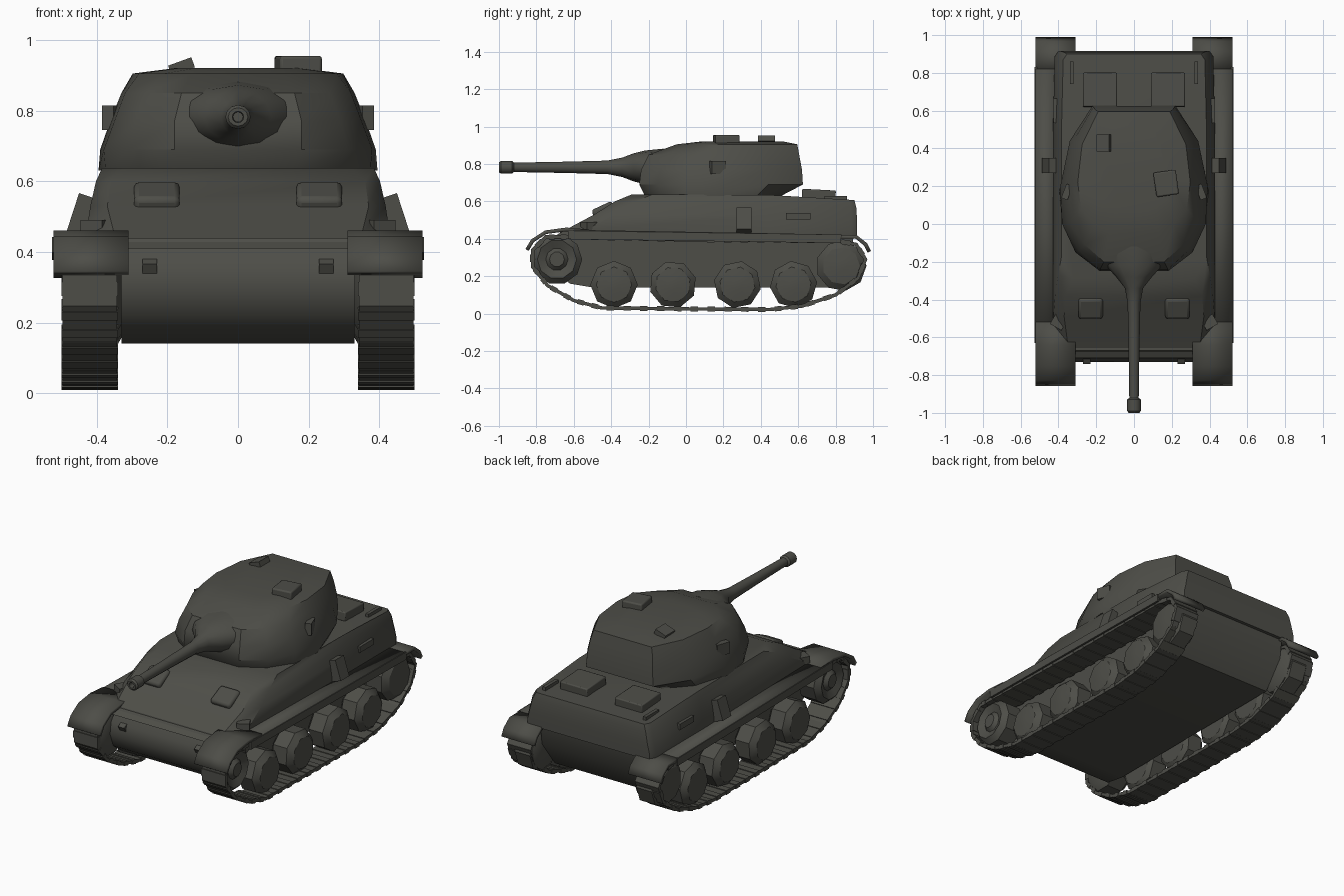
import bpy, bmesh, math
from mathutils import Vector, Matrix

cube = bpy.data.objects.get("Cube")
if cube:
    bpy.data.objects.remove(cube, do_unlink=True)

paint = bpy.data.materials.new("dark olive grey")
paint.use_nodes = True
COLOUR = (0.075, 0.075, 0.064, 1)
paint.diffuse_color = COLOUR
bsdf = paint.node_tree.nodes["Principled BSDF"]
bsdf.inputs["Base Color"].default_value = COLOUR
bsdf.inputs["Roughness"].default_value = 0.8


def finish(name, bm, mirror=False, sheet=0, bevel=0, angle=35):
    bmesh.ops.recalc_face_normals(bm, faces=bm.faces)
    mesh = bpy.data.meshes.new(name)
    bm.to_mesh(mesh)
    bm.free()
    mesh.materials.append(paint)
    ob = bpy.data.objects.new(name, mesh)
    bpy.context.collection.objects.link(ob)
    if sheet:
        mod = ob.modifiers.new("thickness", 'SOLIDIFY')
        mod.thickness, mod.offset = sheet, 0
    if bevel:
        mod = ob.modifiers.new("soft edges", 'BEVEL')
        mod.width, mod.segments = bevel, 2
    if mirror:
        ob.modifiers.new("both sides", 'MIRROR')
    bpy.ops.object.select_all(action='DESELECT')
    ob.select_set(True)
    bpy.context.view_layer.objects.active = ob
    bpy.ops.object.shade_smooth_by_angle(angle=math.radians(angle))
    return ob


def loft(name, rings, cap=True, closed=True, **kw):
    bm = bmesh.new()
    rows = [[bm.verts.new(p) for p in ring] for ring in rings]
    n = len(rows[0])
    for a, b in zip(rows, rows[1:]):
        for i in range(n if closed else n - 1):
            j = (i + 1) % n
            bm.faces.new((a[i], a[j], b[j], b[i]))
    if cap:
        bm.faces.new(rows[0])
        bm.faces.new(rows[-1])
    return finish(name, bm, **kw)


def extrude(name, profile, x0, x1, **kw):
    return loft(name, [[(x, y, z) for y, z in profile] for x in (x0, x1)], **kw)


def add_box(bm, centre, size, rot=Matrix()):
    m = Matrix.Translation(centre) @ rot @ Matrix.Diagonal((*size, 1))
    bmesh.ops.create_cube(bm, size=1, matrix=m)


def box(name, centre, size, tilt=0, axis='X', **kw):
    bm = bmesh.new()
    add_box(bm, centre, size, Matrix.Rotation(math.radians(tilt), 4, axis))
    return finish(name, bm, **kw)


def wheel(name, y, z, steps, sides, turn=0.0):
    rings = []
    for x, r in steps:
        rings.append([(x, y + r * math.cos(turn + math.tau * i / sides),
                       z + r * math.sin(turn + math.tau * i / sides))
                      for i in range(sides)])
    return loft(name, rings, mirror=True)


# Lower hull with rounded nose and sloping tail
extrude("lower_hull",
        [(-0.50, 0.14), (-0.62, 0.16), (-0.70, 0.22), (-0.73, 0.30), (-0.72, 0.37),
         (-0.67, 0.44), (0.90, 0.44), (0.88, 0.30), (0.76, 0.14)], -0.33, 0.33)

# Upper hull: stacked outlines give the glacis and the leaning sides
levels = [  # z, half width, front half width, front y, rear y
    (0.41, 0.43, 0.33, -0.71, 0.915), (0.45, 0.43, 0.35, -0.64, 0.915),
    (0.53, 0.418, 0.37, -0.49, 0.915), (0.60, 0.402, 0.36, -0.38, 0.91),
    (0.637, 0.385, 0.32, -0.29, 0.90)]
rings = []
for z, w, fw, f, r in levels:
    half = [(fw, f), (w, f + 0.11), (w, 0.45), (w - 0.01, r - 0.03), (w - 0.03, r)]
    ring = [(x, y) for x, y in half] + [(-x, y) for x, y in reversed(half)]
    rings.append([(x, y, z - 0.06 * max(0, y - 0.4) * (z > 0.5)) for x, y in ring])
loft("upper_hull", rings)

# Fenders: one bent sheet from front cover to rear flap
extrude("fender", [(-0.60, 0.435), (0.0, 0.425), (0.82, 0.41)], 0.40, 0.522,
        cap=False, closed=False, sheet=0.025, mirror=True)
extrude("front_track_cover",
        [(-0.52, 0.44), (-0.64, 0.45), (-0.75, 0.435), (-0.82, 0.39), (-0.85, 0.34)],
        0.31, 0.522, cap=False, closed=False, sheet=0.02, mirror=True)
extrude("rear_track_cover", [(0.80, 0.41), (0.91, 0.41), (0.96, 0.37), (0.98, 0.33)],
        0.31, 0.522, cap=False, closed=False, sheet=0.02, mirror=True)
box("fender_lip", (0.52, 0.10, 0.41), (0.012, 1.46, 0.045), tilt=-0.8, mirror=True)

# Running gear: plain dished wheels
rim = [(0.34, 0.10), (0.36, 0.127), (0.45, 0.127), (0.48, 0.095), (0.488, 0.03)]
for i, y in enumerate((-0.385, -0.07, 0.275, 0.575)):
    wheel("road_wheel_%d" % (i + 1), y, 0.155, rim, 8, 0.3 * i)
wheel("drive_sprocket", -0.69, 0.29,
      [(0.33, 0.10), (0.35, 0.135), (0.45, 0.135), (0.48, 0.105), (0.46, 0.06), (0.48, 0.04)], 10)
wheel("rear_idler", 0.83, 0.255,
      [(0.33, 0.10), (0.35, 0.135), (0.45, 0.135), (0.48, 0.10), (0.488, 0.03)], 9)

# Track made of overlapping links along a closed path
path = [Vector(p) for p in (
    (-0.45, 0.03), (-0.60, 0.07), (-0.74, 0.15), (-0.82, 0.25), (-0.82, 0.34),
    (-0.75, 0.41), (-0.62, 0.41), (0.0, 0.395), (0.80, 0.39), (0.91, 0.37),
    (0.96, 0.29), (0.92, 0.19), (0.80, 0.10), (0.62, 0.04), (0.45, 0.022), (0.0, 0.025))]
bm = bmesh.new()
for a, b in zip(path, path[1:] + path[:1]):
    d = b - a
    count = max(1, round(d.length / 0.085))
    step = d.length / count
    turn = Matrix.Rotation(math.atan2(d.y, d.x), 4, 'X')
    for k in range(count):
        p = a + d * ((k + 0.5) / count)
        add_box(bm, (0.42, p.x, p.y), (0.155, step * 1.08, 0.018), turn)
        add_box(bm, (0.42, p.x, p.y), (0.16, step * 0.45, 0.026), turn)
finish("track", bm, mirror=True)

# Turret: half outlines at each height, mirrored into rings
outlines = [
    (0.63, [(0.16, -0.22), (0.29, -0.14), (0.375, 0.00), (0.395, 0.18), (0.33, 0.38), (0.20, 0.51)]),
    (0.69, [(0.18, -0.25), (0.31, -0.15), (0.38, 0.0), (0.39, 0.20), (0.34, 0.44), (0.22, 0.625)]),
    (0.77, [(0.18, -0.24), (0.29, -0.14), (0.35, 0.01), (0.362, 0.20), (0.32, 0.44), (0.215, 0.62)]),
    (0.85, [(0.16, -0.20), (0.26, -0.11), (0.32, 0.03), (0.33, 0.21), (0.30, 0.43), (0.205, 0.605)]),
    (0.905, [(0.13, -0.05), (0.21, 0.00), (0.28, 0.08), (0.298, 0.22), (0.275, 0.42), (0.19, 0.595)]),
    (0.92, [(0.07, 0.08), (0.12, 0.10), (0.17, 0.14), (0.18, 0.24), (0.16, 0.38), (0.10, 0.52)])]
loft("turret", [[(x, y, z) for x, y in h] + [(-x, y, z) for x, y in reversed(h)]
                for z, h in outlines])

# Mantlet flowing into the barrel, with a hollow muzzle
sections = [(-0.12, 0.19, 0.10), (-0.22, 0.15, 0.09), (-0.28, 0.095, 0.075),
            (-0.34, 0.048, 0.052), (-0.42, 0.034, 0.036), (-0.65, 0.029, 0.03),
            (-0.92, 0.025, 0.025), (-0.93, 0.036, 0.034), (-0.99, 0.036, 0.034),
            (-1.0, 0.028, 0.026), (-1.0, 0.016, 0.016), (-0.96, 0.014, 0.014)]
loft("gun", [[(rx * math.cos(math.tau * i / 12), y, 0.782 + rz * math.sin(math.tau * i / 12))
              for i in range(12)] for y, rx, rz in sections])

# Roof fittings
box("roof_hatch", (0.17, 0.215, 0.925), (0.12, 0.13, 0.06), tilt=8, axis='Z', bevel=0.008)
box("hatch_lid", (-0.16, 0.43, 0.925), (0.07, 0.09, 0.03), tilt=-20, axis='Y')
box("turret_side_bracket", (0.355, 0.17, 0.78), (0.035, 0.08, 0.07), tilt=20, axis='Z', mirror=True)

# Engine deck hatches and rear fittings
box("engine_hatch", (0.18, 0.71, 0.635), (0.18, 0.18, 0.055), tilt=-3, mirror=True, bevel=0.006)
box("deck_rail", (0.33, 0.80, 0.615), (0.02, 0.12, 0.03), mirror=True)

# Glacis fittings
box("driver_hood", (0.23, -0.44, 0.55), (0.13, 0.12, 0.06), tilt=25, mirror=True, bevel=0.015)
box("tow_lug", (0.25, -0.72, 0.36), (0.04, 0.03, 0.03), tilt=30, mirror=True)
box("headlamp_guard", (0.40, -0.52, 0.465), (0.07, 0.06, 0.05), tilt=30, axis='Z', mirror=True)

# Stowage on the hull sides
box("side_stowage", (0.44, 0.31, 0.50), (0.06, 0.08, 0.12), tilt=-18, axis='Y', mirror=True)
box("side_handle", (0.415, 0.60, 0.52), (0.025, 0.13, 0.035), mirror=True)
